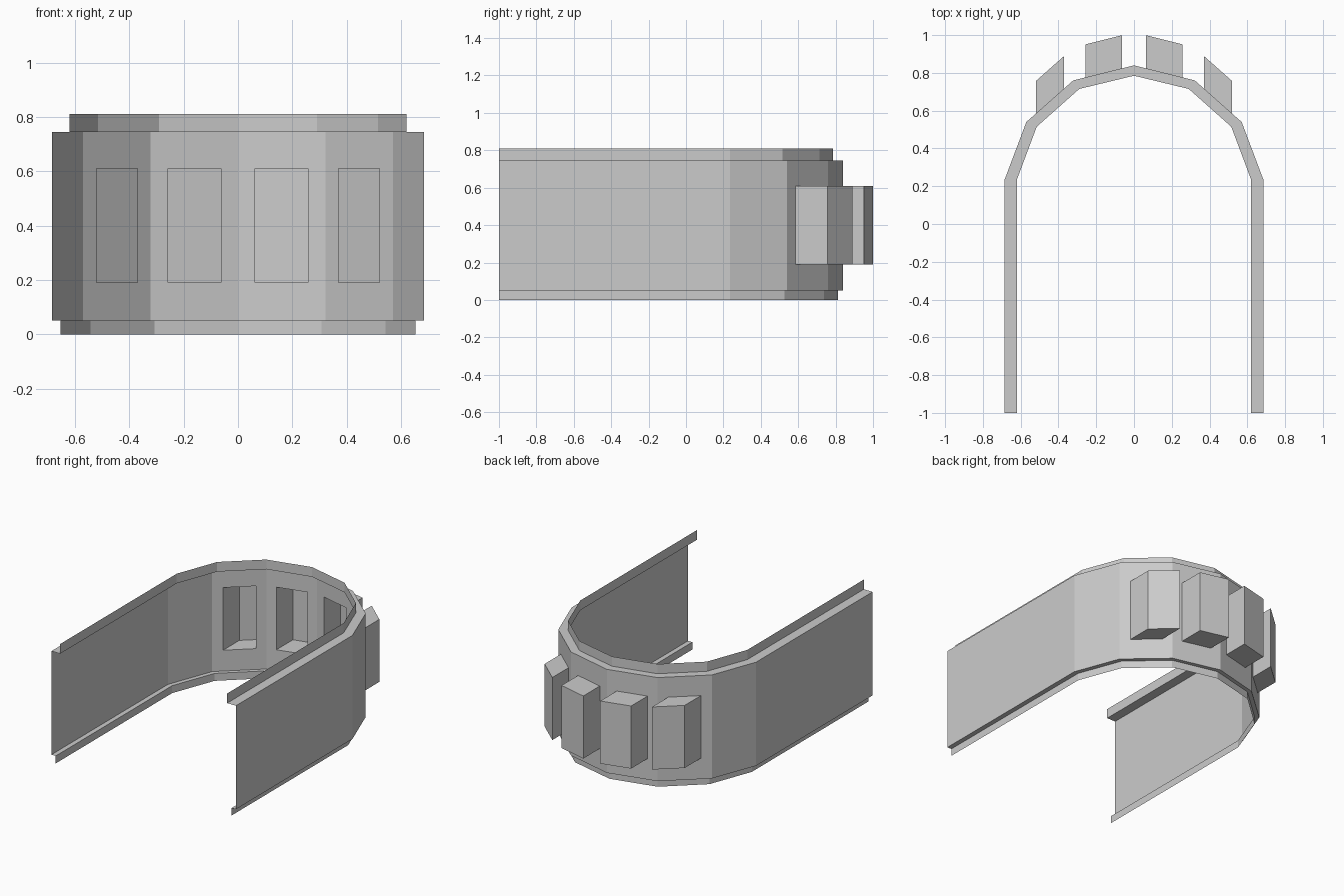
import bpy
import bmesh
from mathutils import Vector

if "Cube" in bpy.data.objects:
    bpy.data.objects.remove(bpy.data.objects["Cube"])

# Right half of the arched plan, from the open front end round to the apex
OUTER = [(0.685, -1), (0.685, 0.235), (0.57, 0.54), (0.322, 0.76), (0, 0.84)]
MIDDLE = [(0.653, -1), (0.653, 0.235), (0.543, 0.527), (0.307, 0.738), (0, 0.812)]
INNER = [(0.62, -1), (0.62, 0.235), (0.515, 0.515), (0.29, 0.715), (0, 0.785)]
# Stepped section: plan outline at each height
RINGS = [(MIDDLE, 0), (MIDDLE, 0.05), (OUTER, 0.05),
         (OUTER, 0.745), (INNER, 0.745), (INNER, 0.81)]
# Bays: wall segment -> x range and depth in y
BAYS = {2: (0.52, 0.37, 0.172), 3: (0.258, 0.063, 0.175)}
BAY_LOW, BAY_HIGH = 0.19, 0.61


def make_object(name, quads):
    bm = bmesh.new()
    for quad in quads:
        bm.faces.new([bm.verts.new(p) for p in quad])
    bmesh.ops.remove_doubles(bm, verts=bm.verts, dist=0.0005)
    mesh = bpy.data.meshes.new(name)
    bm.to_mesh(mesh)
    bm.free()
    obj = bpy.data.objects.new(name, mesh)
    bpy.context.collection.objects.link(obj)
    mirror = obj.modifiers.new("mirror", 'MIRROR')
    mirror.use_clip = True
    return obj


def window_corners(seg):
    # Bay opening projected onto its flat wall segment
    (x0, y0), (x1, y1) = OUTER[seg], OUTER[seg + 1]
    xa, xb, _ = BAYS[seg]
    a, b = [(x, y0 + (y1 - y0) * (x - x0) / (x1 - x0)) for x in (xa, xb)]
    return [Vector((*a, BAY_LOW)), Vector((*b, BAY_LOW)),
            Vector((*b, BAY_HIGH)), Vector((*a, BAY_HIGH))]


def bridge(loop_a, loop_b):
    n = len(loop_a)
    return [(loop_a[i], loop_a[(i + 1) % n], loop_b[(i + 1) % n], loop_b[i])
            for i in range(n)]


# Stepped thin wall, with framed openings where the bays sit
wall = []
for r in range(len(RINGS) - 1):
    (low, z0), (high, z1) = RINGS[r], RINGS[r + 1]
    for s in range(len(low) - 1):
        quad = [(*low[s], z0), (*low[s + 1], z0), (*high[s + 1], z1), (*high[s], z1)]
        if r == 2 and s in BAYS:
            wall += bridge(quad, window_corners(s))
        else:
            wall.append(quad)
make_object("arched_wall", wall)

# Projecting hollow bays, open to the inside
bays = []
for seg, (_, _, depth) in BAYS.items():
    base = window_corners(seg)
    front = [p + Vector((0, depth, 0)) for p in base]
    bays += bridge(base, front) + [front]
make_object("projecting_bays", bays)
